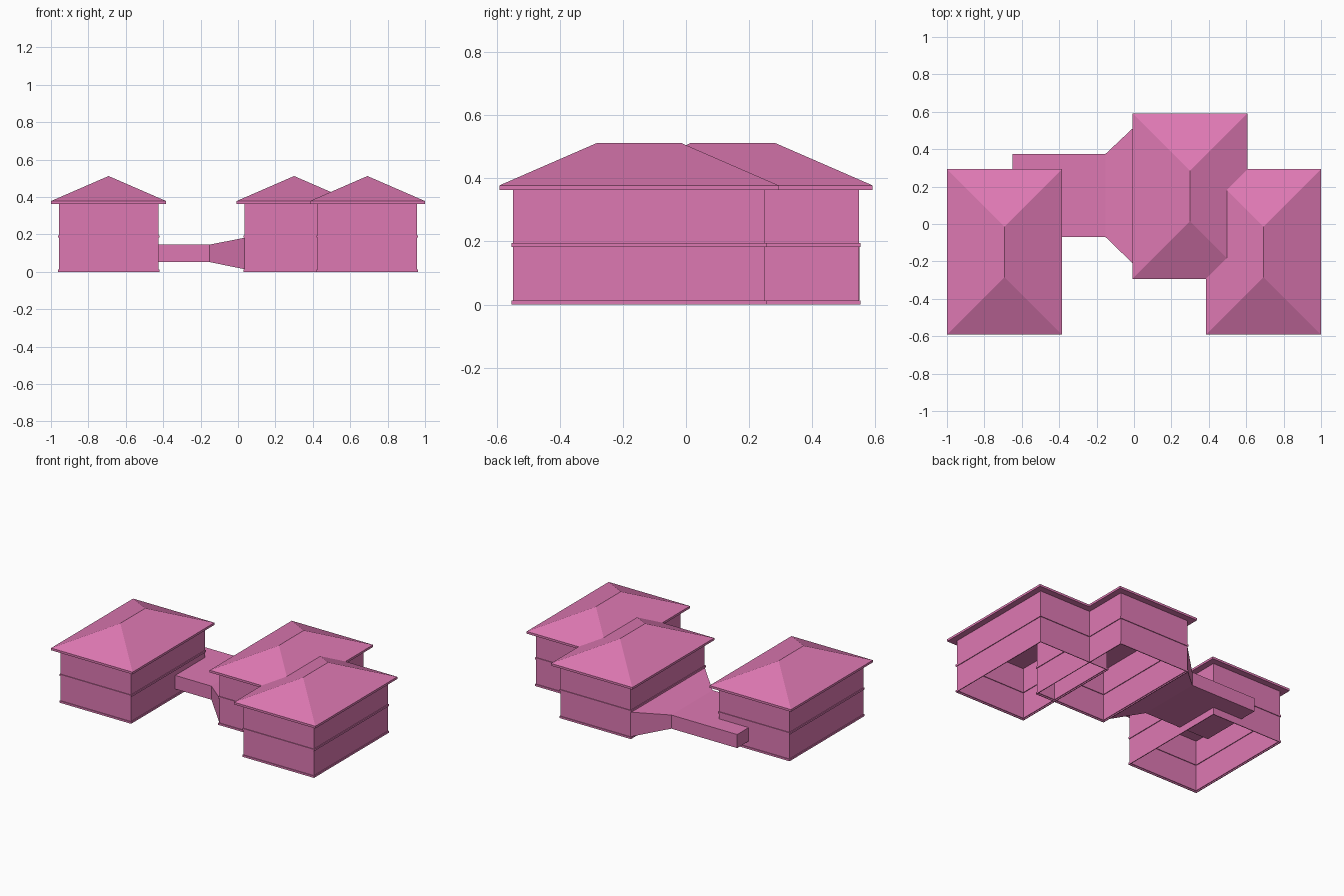
import bpy
import bmesh

cube = bpy.data.objects.get("Cube")
if cube:
    bpy.data.objects.remove(cube, do_unlink=True)

pink = bpy.data.materials.new("pink")
pink.use_nodes = True
colour = (0.73, 0.19, 0.45, 1)
pink.diffuse_color = colour
pink.node_tree.nodes["Principled BSDF"].inputs["Base Color"].default_value = colour


def loft(name, rings, cap_start=False, cap_end=False):
    """Skin a row of four-cornered rings, optionally closing the ends."""
    bm = bmesh.new()
    loops = [[bm.verts.new(p) for p in ring] for ring in rings]
    for low, high in zip(loops, loops[1:]):
        for i in range(4):
            j = (i + 1) % 4
            bm.faces.new((low[i], low[j], high[j], high[i]))
    if cap_start:
        bm.faces.new(loops[0][::-1])
    if cap_end:
        bm.faces.new(loops[-1])
    bmesh.ops.remove_doubles(bm, verts=bm.verts[:], dist=0.0001)
    bmesh.ops.recalc_face_normals(bm, faces=bm.faces[:])
    mesh = bpy.data.meshes.new(name)
    bm.to_mesh(mesh)
    bm.free()
    mesh.materials.append(pink)
    obj = bpy.data.objects.new(name, mesh)
    bpy.context.collection.objects.link(obj)
    return obj


def level(cx, cy, hx, hy, z):
    """Horizontal rectangle around a centre."""
    return [(cx + sx * hx, cy + sy * hy, z)
            for sx, sy in ((-1, -1), (1, -1), (1, 1), (-1, 1))]


def upright(x, y0, y1, z0, z1):
    """Rectangle across the passage at one x."""
    return [(x, y0, z0), (x, y1, z0), (x, y1, z1), (x, y0, z1)]


WALL_X, WALL_Y, EAVE_Z = 0.266, 0.4, 0.363
BAND = 0.005


def house(name, cx, cy):
    # Open-bottomed walls with a plinth and a floor band standing proud
    profile = [(0, 0), (BAND, 0), (BAND, 0.013), (0, 0.013),
               (0, 0.182), (BAND, 0.182), (BAND, 0.195), (0, 0.195),
               (0, EAVE_Z)]
    loft(name + "_walls",
         [level(cx, cy, WALL_X + out, WALL_Y + out, z) for out, z in profile])
    # Hipped roof with a flat soffit and a shallow fascia
    loft(name + "_roof",
         [level(cx, cy, 0.308, 0.443, EAVE_Z),
          level(cx, cy, 0.308, 0.443, 0.378),
          level(cx, cy, 0, 0.135, 0.512)], cap_start=True)


for side, x, y in (("left_end", 0.692, -0.149),
                   ("middle", 0.3, 0.149),
                   ("right_end", -0.692, -0.149)):
    house(side + "_house", x, y)

# Raised passage that flares out to meet the middle house
loft("passage",
     [upright(-0.65, -0.07, 0.375, 0.052, 0.145),
      upright(-0.152, -0.07, 0.375, 0.052, 0.145),
      upright(0.034, -0.25, 0.55, 0.014, 0.182)], cap_start=True)
